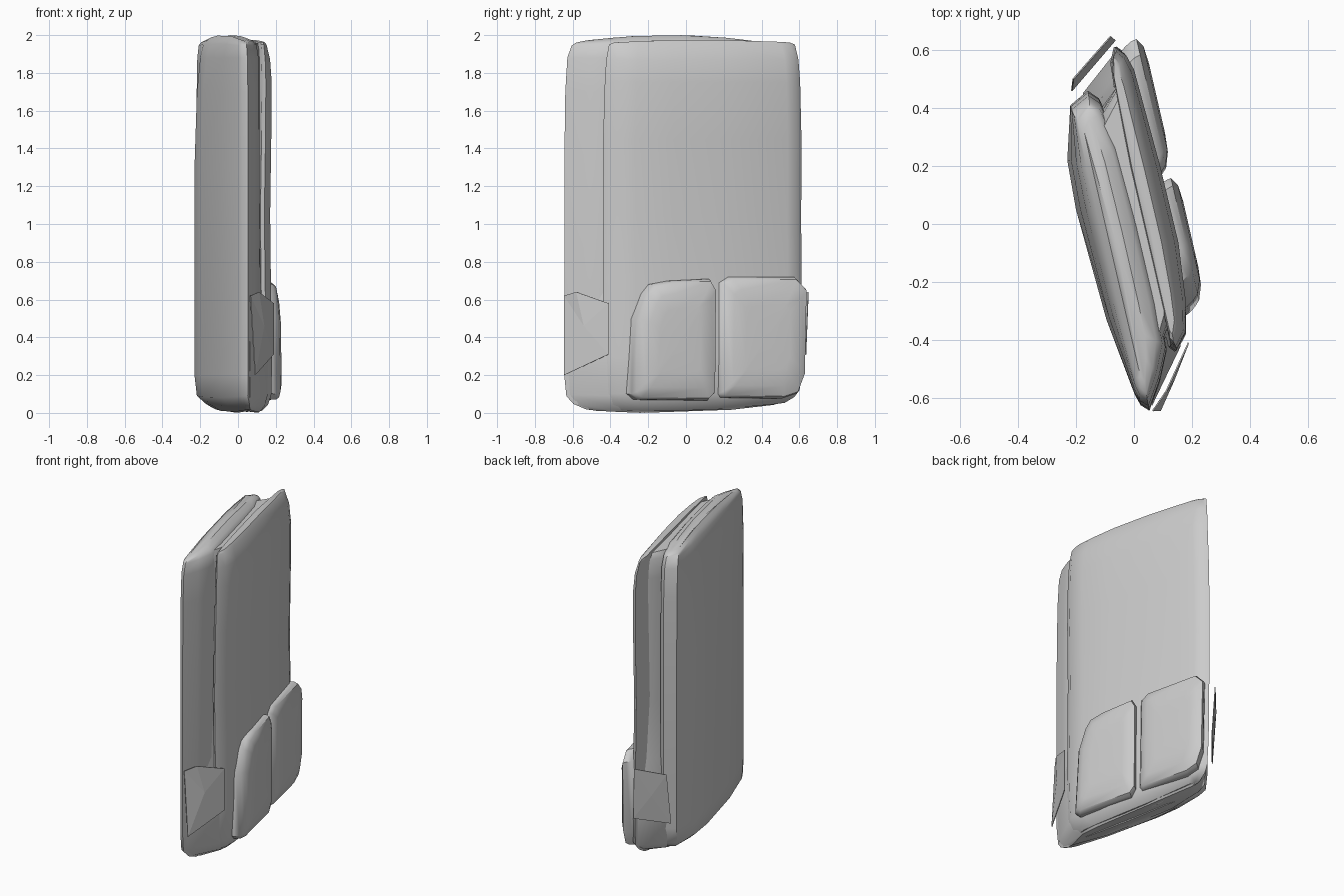
import bpy, bmesh, math
from mathutils import Vector

if "Cube" in bpy.data.objects:
    bpy.data.objects.remove(bpy.data.objects["Cube"])

TURN = math.radians(13)
S, C = math.sin(TURN), math.cos(TURN)

grey = bpy.data.materials.new("light grey")
grey.diffuse_color = (0.6, 0.6, 0.6, 1)
grey.use_nodes = True
grey.node_tree.nodes["Principled BSDF"].inputs["Base Color"].default_value = grey.diffuse_color


def place(u, w, z):
    """u runs along the bag's width, w through its thickness."""
    return Vector((S * u + C * w, -C * u + S * w, z))


def finish(bm, name, angle=40):
    bmesh.ops.recalc_face_normals(bm, faces=bm.faces)
    me = bpy.data.meshes.new(name)
    bm.to_mesh(me)
    bm.free()
    ob = bpy.data.objects.new(name, me)
    bpy.context.collection.objects.link(ob)
    me.materials.append(grey)
    if angle:
        bpy.ops.object.select_all(action='DESELECT')
        ob.select_set(True)
        bpy.context.view_layer.objects.active = ob
        bpy.ops.object.shade_smooth_by_angle(angle=math.radians(angle))
    return ob


def skin(name, rings):
    """Bridge rings of points and close both ends."""
    bm = bmesh.new()
    loops = [[bm.verts.new(p) for p in ring] for ring in rings]
    n = len(loops[0])
    for a, b in zip(loops, loops[1:]):
        for i in range(n):
            j = (i + 1) % n
            bm.faces.new((a[i], a[j], b[j], b[i]))
    caps = [bm.faces.new(loops[0]), bm.faces.new(loops[-1])]
    bmesh.ops.poke(bm, faces=caps)
    return finish(bm, name)


def middle(vals):
    return (min(vals) + max(vals)) / 2


def upright(name, section, levels):
    """Stack a plan section; levels = (z, width scale, thickness scale,
    bow, back bulge, thickness shift)."""
    cu = middle([p[0] for p in section])
    cw = middle([p[1] for p in section])
    rings = []
    for z, su, sw, bow, bulge, shift in levels:
        peak = 0.2 if z < 1 else cu
        ring = []
        for u, w in section:
            if w < -0.125:
                w = -0.125 + (w + 0.125) * bulge
            ring.append(place(cu + (u - cu) * su, cw + (w - cw) * sw + shift,
                              z + bow * ((u - peak) / 0.55) ** 2))
        rings.append(ring)
    skin(name, rings)


def pocket(name, outline, depths):
    """Stack a pocket outline outward, leaning back; depths = (w, scale)."""
    cu = middle([p[0] for p in outline])
    cz = middle([p[1] for p in outline])
    skin(name, [[place(cu + (u - cu) * s - 0.6 * (w - 0.14), w,
                       cz + (z - cz) * (s + 0.03))
                 for u, z in outline] for w, s in depths])


# Back compartment, its near end sloping in to the front compartment
upright("back_compartment",
        [(-.449, -.122), (-.266, -.175), (-.094, -.184), (.3, -.167),
         (.575, -.13), (.615, -.118), (.64, -.093), (.55, -.035), (.45, .012),
         (.3, .02), (0, .02), (-.3, .01), (-.45, -.02), (-.484, -.052)],
        [(.005, .80, .45, .02, .3, .03), (.035, .92, .75, .02, .6, .015),
         (.08, .98, .93, .015, .9, 0), (.2, 1, 1, 0, 1, 0),
         (1.3, 1, 1, 0, 1, 0), (1.7, .99, 1, 0, .75, 0),
         (1.88, .97, .98, 0, .45, 0), (1.955, .93, .9, -.01, .25, 0),
         (1.98, .89, .7, -.02, .1, 0), (2.0, .82, .35, -.03, 0, 0)])

# Front compartment, slightly hollow at mid height
upright("front_compartment",
        [(-.61, .079), (-.58, .105), (-.526, .12), (-.175, .133), (.1, .135),
         (.3, .115), (.41, .09), (.46, .047), (.44, .03), (.2, .03),
         (-.2, .03), (-.56, .055)],
        [(.01, .84, .5, .02, 1, -.03), (.04, .93, .8, .02, 1, -.012),
         (.1, .98, .98, .01, 1, 0), (.3, 1, 1, 0, 1, 0),
         (.7, 1, 1, 0, 1, -.006), (1.05, 1, 1, 0, 1, -.01),
         (1.45, 1, 1, 0, 1, -.004), (1.75, .985, 1, 0, 1, 0),
         (1.87, .97, .88, 0, 1, -.006), (1.95, .94, .6, 0, 1, -.02),
         (1.975, .89, .4, -.015, 1, -.025)])

# Gusset joining both compartments, receding above the side pockets
upright("gusset",
        [(-.48, -.07), (-.60, .08), (-.3, .115), (.3, .1), (.45, .06),
         (.625, -.08), (.3, -.11), (-.3, -.11)],
        [(0.0, .78, .55, .02, 1, 0), (.03, .91, .8, .02, 1, 0),
         (.09, .98, .97, .01, 1, 0), (.35, 1, 1, 0, 1, 0),
         (.65, .88, .85, 0, 1, 0), (1.0, .82, .7, 0, 1, 0),
         (1.8, .80, .65, 0, 1, 0), (1.92, .78, .6, 0, 1, 0),
         (1.965, .72, .5, -.01, 1, 0)])

# Two puffy front pockets
DEPTHS = [(.08, .94), (.115, .97), (.14, .965), (.16, .93), (.178, .76),
          (.183, .5)]
pocket("front_pocket_near",
       [(.335, .1), (.30, .07), (-.09, .065), (-.125, .1), (-.13, .66),
        (-.1, .71), (.12, .70), (.22, .68), (.26, .63), (.31, .5)], DEPTHS)
pocket("front_pocket_far",
       [(-.14, .1), (-.16, .08), (-.5, .075), (-.58, .1), (-.62, .2),
        (-.63, .66), (-.57, .72), (-.2, .72), (-.15, .69)],
       [(w - .008, s) for w, s in DEPTHS])


# Thin faceted side pockets
def side_pocket(name, rim, hub):
    bm = bmesh.new()
    vs = [bm.verts.new(p) for p in rim]
    h = bm.verts.new(hub)
    for i, v in enumerate(vs):
        bm.faces.new((v, vs[(i + 1) % len(vs)], h))
    ob = finish(bm, name, 0)
    mod = ob.modifiers.new("thickness", 'SOLIDIFY')
    mod.thickness = 0.005
    mod.offset = 0


side_pocket("side_pocket_near",
            [(.09, -.645, .2), (.188, -.41, .31), (.188, -.41, .58),
             (.11, -.58, .64), (.065, -.645, .62)], (.137, -.54, .46))
side_pocket("side_pocket_far",
            [(-.215, .46, .25), (-.21, .5, .58), (-.08, .648, .64),
             (-.065, .635, .31)], (-.145, .565, .45))
